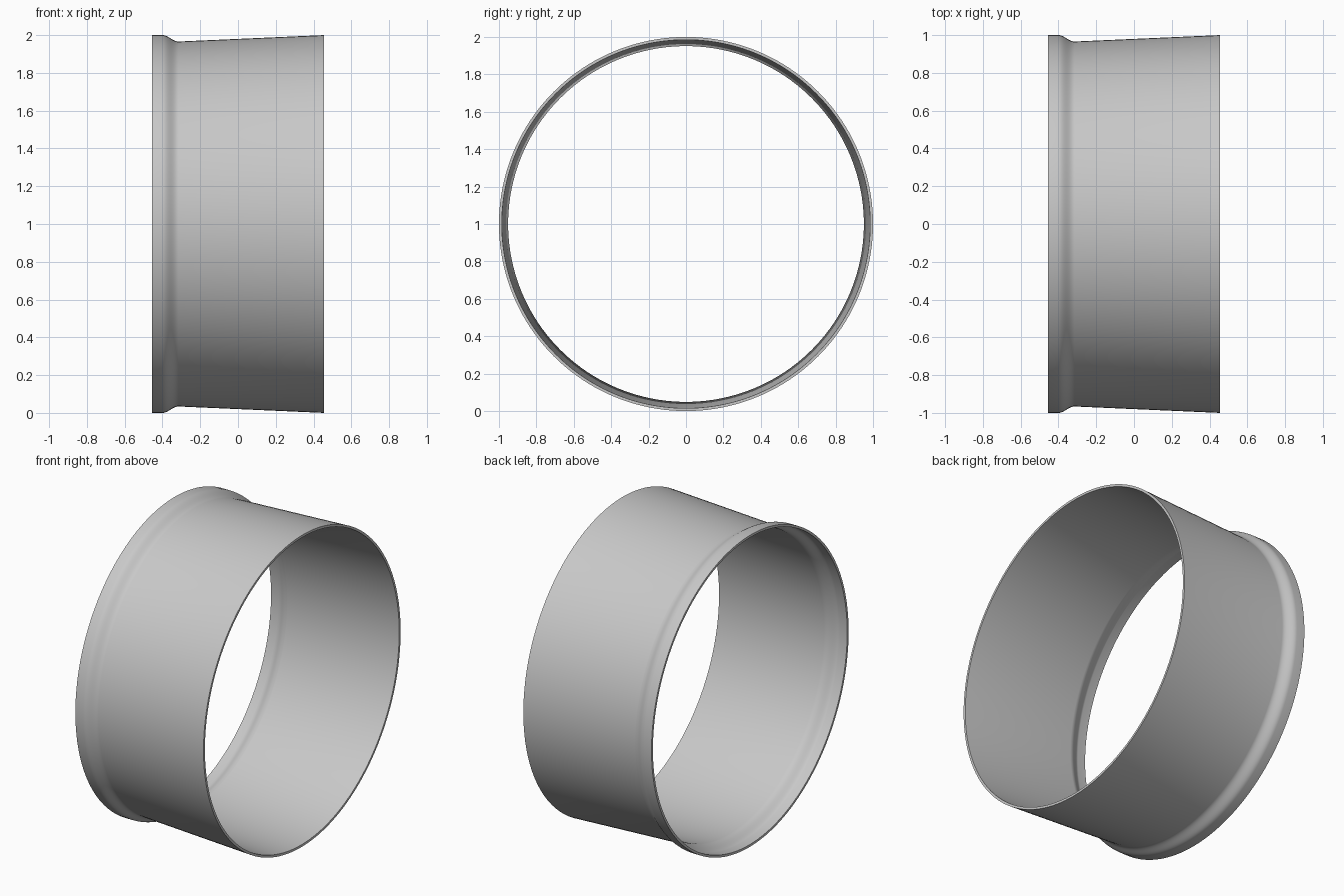
import bpy
import bmesh
import math
from mathutils import Vector

cube = bpy.data.objects.get("Cube")
if cube:
    bpy.data.objects.remove(cube, do_unlink=True)

HALF = 0.455        # half of the sleeve length
RIM, NECK = 1.0, 0.966
WALL = 0.015
BEAD, WAIST = -0.40, -0.315
SEGMENTS = 160

# One grey for the whole sleeve
grey = bpy.data.materials.new("plain grey")
grey.use_nodes = True
colour = (0.58, 0.58, 0.58, 1)
grey.diffuse_color = colour
grey.node_tree.nodes["Principled BSDF"].inputs["Base Color"].default_value = colour

# Outer profile: straight collar, S-shaped step, then a gently flaring cone
outer = [Vector((-HALF, 0, RIM))]
STEPS = 10
for i in range(STEPS + 1):
    t = i / STEPS
    drop = (1 - math.cos(math.pi * t)) / 2
    outer.append(Vector((BEAD + (WAIST - BEAD) * t, 0, RIM + (NECK - RIM) * drop)))
outer.append(Vector((HALF, 0, RIM)))

# Inner profile: the outer one moved inward by the wall thickness
inner = []
for i, p in enumerate(outer):
    before, after = outer[max(i - 1, 0)], outer[min(i + 1, len(outer) - 1)]
    along = (after - before).normalized()
    if i in (0, len(outer) - 1):
        inner.append(p - Vector((0, 0, WALL)))
    else:
        inner.append(p + Vector((along.z, 0, -along.x)) * WALL)

# Spin the closed wall section about the sleeve axis
bm = bmesh.new()
ring = [bm.verts.new(p) for p in outer + inner[::-1]]
edges = [bm.edges.new((v, ring[(i + 1) % len(ring)])) for i, v in enumerate(ring)]
bmesh.ops.spin(bm, geom=ring + edges, cent=(0, 0, 0), axis=(1, 0, 0),
               angle=math.tau, steps=SEGMENTS, use_duplicate=False)
bmesh.ops.remove_doubles(bm, verts=bm.verts, dist=0.0001)
bmesh.ops.recalc_face_normals(bm, faces=bm.faces)
bmesh.ops.translate(bm, verts=bm.verts, vec=(0, 0, RIM))

mesh = bpy.data.meshes.new("sleeve")
bm.to_mesh(mesh)
bm.free()
mesh.materials.append(grey)
sleeve = bpy.data.objects.new("sleeve", mesh)
bpy.context.collection.objects.link(sleeve)

# Smooth walls with crisp rims
bpy.ops.object.select_all(action="DESELECT")
sleeve.select_set(True)
bpy.context.view_layer.objects.active = sleeve
bpy.ops.object.shade_smooth_by_angle(angle=math.radians(40))
